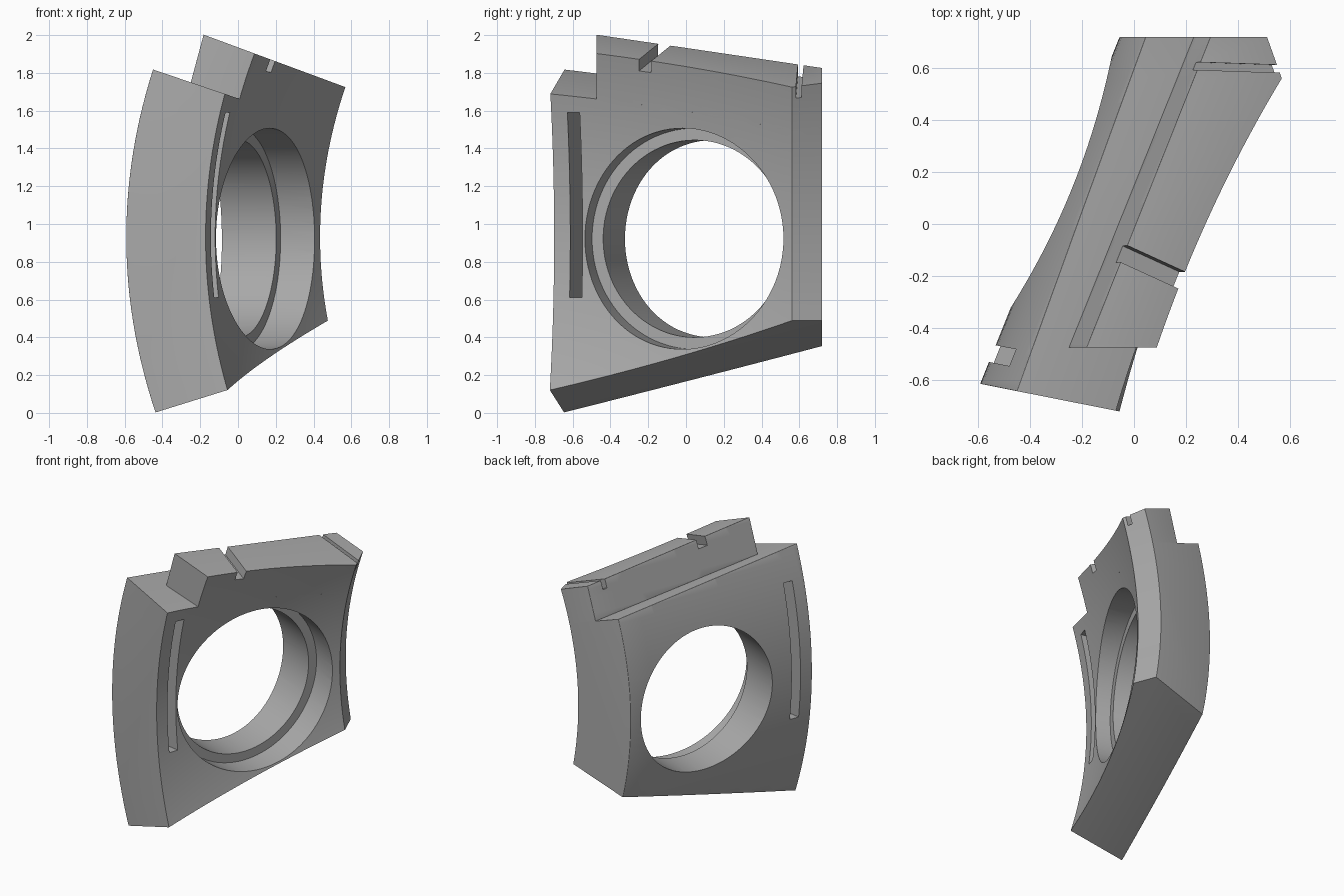
import bpy, bmesh, math
from mathutils import Vector, Matrix

if "Cube" in bpy.data.objects:
    bpy.data.objects.remove(bpy.data.objects["Cube"], do_unlink=True)

grey = bpy.data.materials.new("plain grey")
grey.use_nodes = True
grey.diffuse_color = (0.4, 0.4, 0.4, 1)
grey.node_tree.nodes["Principled BSDF"].inputs["Base Color"].default_value = (0.4, 0.4, 0.4, 1)

# Plate frame: ALONG runs down its length, OUT through its thickness
ALONG = Vector((0.373, 0.928, 0))
OUT = Vector((0.928, -0.373, 0))
MID = 0.93
SHOULDER = (Vector((0, 0, 1.665)), Vector((0.34, 0, 1)))
RAISED = (Vector((0, 0, 1.935)), Vector((0.37, 0, 1)))
BOTTOM = (Vector((0, 0, 0.245)), Vector((0.34, 0.146, -1)))
BOTTOM = (BOTTOM[0], Vector((0.34, 0.146, -1)))
BACK = (Vector((0, 0.72, 0)), Vector((0, 1, 0)))
FRONT = (Vector((-0.06, -0.72, 0)), Vector((-0.194, -0.98, 0)))
CHAMFER_Y = 0.56


def hollow_x(y, z):
    """Dished face with the counterbore, chamfered at the back."""
    yc = min(y, CHAMFER_Y)
    x = 0.4 * yc
    for _ in range(8):
        u = ALONG.x * x + ALONG.y * yc
        n = 0.1 + 0.07 * u + 0.1 * u * u + 0.18 * (z - MID) ** 2
        x = (n - OUT.y * yc) / OUT.x
    return x - 0.4 * (y - yc)


def bulged_x(y, z):
    """Face bowed outward from top to bottom."""
    return (-0.32 + 0.18 * (z - MID) ** 2 - OUT.y * y) / OUT.x


def rib_x(y, z):
    """Leaning inner side of the raised rib."""
    return (-0.055 + 0.25 * (z - 1.685 + 0.136 * y) - OUT.y * y) / OUT.x


def slab(name, inner, z0, z1, rows, planes, bevel=0.0):
    """Solid between two curved faces, trimmed by planes."""
    ys = [-0.9 + (CHAMFER_Y + 0.9) * i / 30 for i in range(31)] + [0.9]
    zs = [z0 + (z1 - z0) * j / rows for j in range(rows + 1)]
    bm = bmesh.new()
    a, b = ([[bm.verts.new((f(y, z), y, z)) for z in zs] for y in ys]
            for f in (inner, hollow_x))
    for i in range(len(ys) - 1):
        for j in range(rows):
            for g in (a, b):
                bm.faces.new((g[i][j], g[i + 1][j], g[i + 1][j + 1], g[i][j + 1]))
        for j in (0, rows):
            bm.faces.new((a[i][j], a[i + 1][j], b[i + 1][j], b[i][j]))
    for j in range(rows):
        for i in (0, -1):
            bm.faces.new((a[i][j], a[i][j + 1], b[i][j + 1], b[i][j]))
    for co, no in planes:
        bmesh.ops.bisect_plane(bm, geom=bm.verts[:] + bm.edges[:] + bm.faces[:],
                               plane_co=co, plane_no=no, clear_outer=True)
        bmesh.ops.holes_fill(bm, edges=[e for e in bm.edges if e.is_boundary], sides=0)
    bmesh.ops.recalc_face_normals(bm, faces=bm.faces[:])
    # Round only the rim of the inner face
    if bevel:
        rim = [e for e in bm.edges if e.calc_face_angle(0) > 0.6 and
               all(abs(v.co.x - inner(v.co.y, v.co.z)) < 0.01 for v in e.verts)]
        bmesh.ops.bevel(bm, geom=rim, offset=bevel, segments=3, profile=0.5,
                        affect='EDGES', clamp_overlap=True)
    return finish(name, bm)


def finish(name, bm):
    mesh = bpy.data.meshes.new(name)
    bm.to_mesh(mesh)
    bm.free()
    mesh.materials.append(grey)
    obj = bpy.data.objects.new(name, mesh)
    bpy.context.collection.objects.link(obj)
    return obj


def cut(obj, cutter):
    mod = obj.modifiers.new("cut", 'BOOLEAN')
    mod.operation = 'DIFFERENCE'
    mod.solver = 'EXACT'
    mod.object = cutter
    bpy.context.view_layer.objects.active = obj
    bpy.ops.object.modifier_apply(modifier=mod.name)
    bpy.data.objects.remove(cutter, do_unlink=True)


def box(centre, length_dir, up, size):
    """Box with size along length_dir, across, and up."""
    up = up.normalized()
    x = (length_dir - up * length_dir.dot(up)).normalized()
    rot = Matrix((x, up.cross(x), up)).transposed().to_4x4()
    bm = bmesh.new()
    bmesh.ops.create_cube(bm, size=1, matrix=Matrix.Translation(centre) @ rot
                          @ Matrix.Diagonal((*size, 1)))
    obj = finish("cutter", bm)
    obj.hide_render = True
    return obj


def drill(radius, n0, n1):
    """Cylinder through the plate between two depths."""
    centre = ALONG * 0.045 + OUT * (n0 + n1) / 2 + Vector((0, 0, 0.922))
    bm = bmesh.new()
    bmesh.ops.create_cone(bm, cap_ends=True, segments=96, radius1=radius, radius2=radius,
                          depth=n1 - n0, matrix=Matrix.Translation(centre)
                          @ OUT.to_track_quat('Z', 'Y').to_matrix().to_4x4())
    obj = finish("cutter", bm)
    obj.hide_render = True
    return obj


# Main plate with its bore, counterbore and slot
plate = slab("plate", bulged_x, -0.3, 2.1, 40, [SHOULDER, BOTTOM, BACK, FRONT], 0.025)
cut(plate, drill(0.522, -0.8, 0.8))
cut(plate, drill(0.585, -0.01, 0.8))
slot_dir = Vector((0.98, -0.194, 0))
cut(plate, box(Vector((-0.3, -0.547, 1.1)), slot_dir, Vector((0, 0, 1)), (1.4, 0.068, 0.98)))

# Raised rib on the shoulder, flush with the dished face
rib_front = (Vector((0, -0.475, 0)), Vector((0, -1, 0)))
rib_base = (SHOULDER[0], -SHOULDER[1])
rib = slab("raised_rib", rib_x, 1.3, 2.2, 16, [RAISED, rib_base, BACK, rib_front], 0.02)


def on_raised(x, y):
    return Vector((x, y, RAISED[0].z - RAISED[1].x * x))


# Grooves dividing the rib into three blocks
cut(rib, box(on_raised(0.05, -0.155), OUT, RAISED[1], (1.2, 0.07, 0.13)))
cut(rib, box(on_raised(0.38, 0.603), Vector((1, -0.03, 0)), RAISED[1], (1.2, 0.03, 0.13)))

for obj in (plate, rib):
    bpy.ops.object.select_all(action='DESELECT')
    obj.select_set(True)
    bpy.context.view_layer.objects.active = obj
    bpy.ops.object.shade_smooth_by_angle(angle=math.radians(30))
